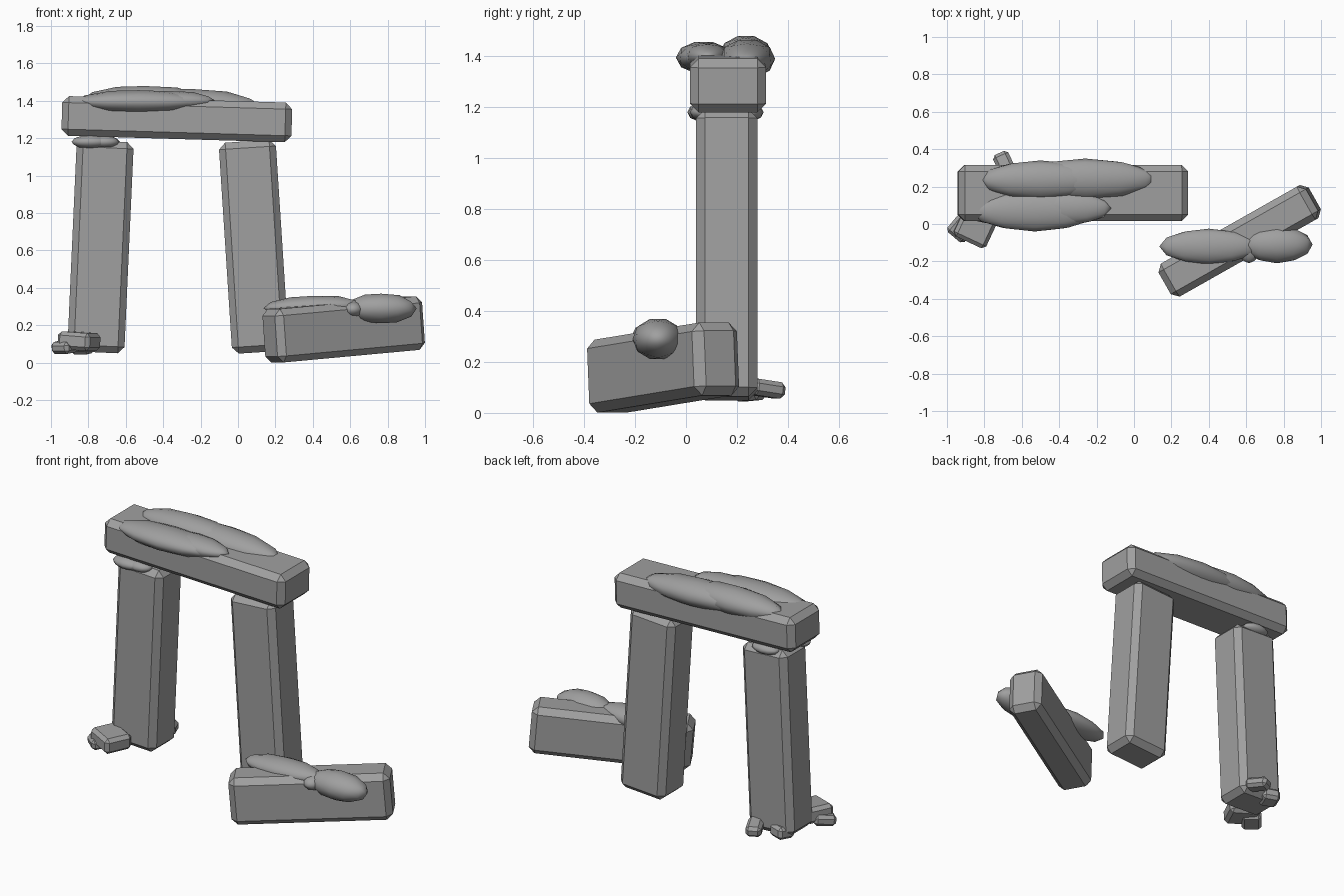
import bpy
from math import radians

cube = bpy.data.objects.get("Cube")
if cube:
    bpy.data.objects.remove(cube, do_unlink=True)

stone = bpy.data.materials.new("grey_stone")
stone.use_nodes = True
GREY = (0.35, 0.35, 0.35, 1)
stone.diffuse_color = GREY
stone.node_tree.nodes["Principled BSDF"].inputs["Base Color"].default_value = GREY


def block(name, center, size, rot=(0, 0, 0), chamfer=0.035):
    """Chamfered stone block; rotation in degrees."""
    bpy.ops.mesh.primitive_cube_add(size=1, location=center)
    ob = bpy.context.object
    ob.name = name
    ob.scale = size
    bpy.ops.object.transform_apply(location=False, rotation=False, scale=True)
    ob.rotation_euler = [radians(a) for a in rot]
    bevel = ob.modifiers.new("chamfer", "BEVEL")
    bevel.width = chamfer
    bevel.segments = 1
    ob.data.materials.append(stone)
    return ob


def moss(name, center, radii, rot=(0, 0, 0)):
    """Smooth stretched lump with pointed ends along x."""
    bpy.ops.mesh.primitive_ico_sphere_add(subdivisions=2, radius=1, rotation=(0, radians(90), 0))
    ob = bpy.context.object
    bpy.ops.object.transform_apply(location=False, rotation=True, scale=False)
    ob.name = name
    ob.location = center
    ob.scale = radii
    ob.rotation_euler = [radians(a) for a in rot]
    bpy.ops.object.shade_smooth()
    ob.data.materials.append(stone)
    return ob


# Standing arch
block("right_pillar", (-0.735, 0.16, 0.62), (0.305, 0.24, 1.13), (0, 2.6, 0))
block("left_pillar", (0.085, 0.16, 0.62), (0.305, 0.24, 1.13), (0, -3.7, 0))
block("lintel", (-0.327, 0.165, 1.302), (1.23, 0.3, 0.212), (0, 1.7, 0))

# Fallen block
block("fallen_block", (0.565, -0.09, 0.178), (0.908, 0.203, 0.287), (0, -4.6, 29.5))

# Moss on the lintel
moss("lintel_moss_back_a", (-0.50, 0.235, 1.405), (0.33, 0.105, 0.078))
moss("lintel_moss_back_b", (-0.26, 0.24, 1.39), (0.38, 0.11, 0.078), (0, 2, 0))
moss("lintel_moss_front_a", (-0.53, 0.07, 1.395), (0.34, 0.11, 0.065))
moss("lintel_moss_front_b", (-0.37, 0.085, 1.4), (0.25, 0.09, 0.055))

# Moss on the fallen block
moss("fallen_moss_a", (0.40, -0.12, 0.30), (0.265, 0.095, 0.06), (0, -2, 0))
moss("fallen_moss_b", (0.765, -0.11, 0.29), (0.19, 0.1, 0.083))
moss("fallen_moss_c", (0.615, -0.13, 0.285), (0.06, 0.08, 0.045))

# Moss in the joint under the lintel
moss("joint_moss_a", (-0.79, 0.065, 1.18), (0.10, 0.06, 0.037))
moss("joint_moss_b", (-0.715, 0.07, 1.18), (0.08, 0.055, 0.035))
moss("joint_moss_c", (-0.72, 0.25, 1.18), (0.09, 0.055, 0.035))

# Rubble around the right pillar
block("rubble_front_large", (-0.85, -0.02, 0.115), (0.19, 0.17, 0.095), (0, 4, -25), 0.02)
block("rubble_front_small", (-0.92, -0.02, 0.085), (0.13, 0.12, 0.065), (0, -8, 50), 0.018)
block("rubble_back_large", (-0.69, 0.315, 0.095), (0.09, 0.14, 0.065), (-8, 0, 25), 0.018)
block("rubble_back_small", (-0.83, 0.25, 0.085), (0.11, 0.11, 0.075), (5, 0, -20), 0.018)
